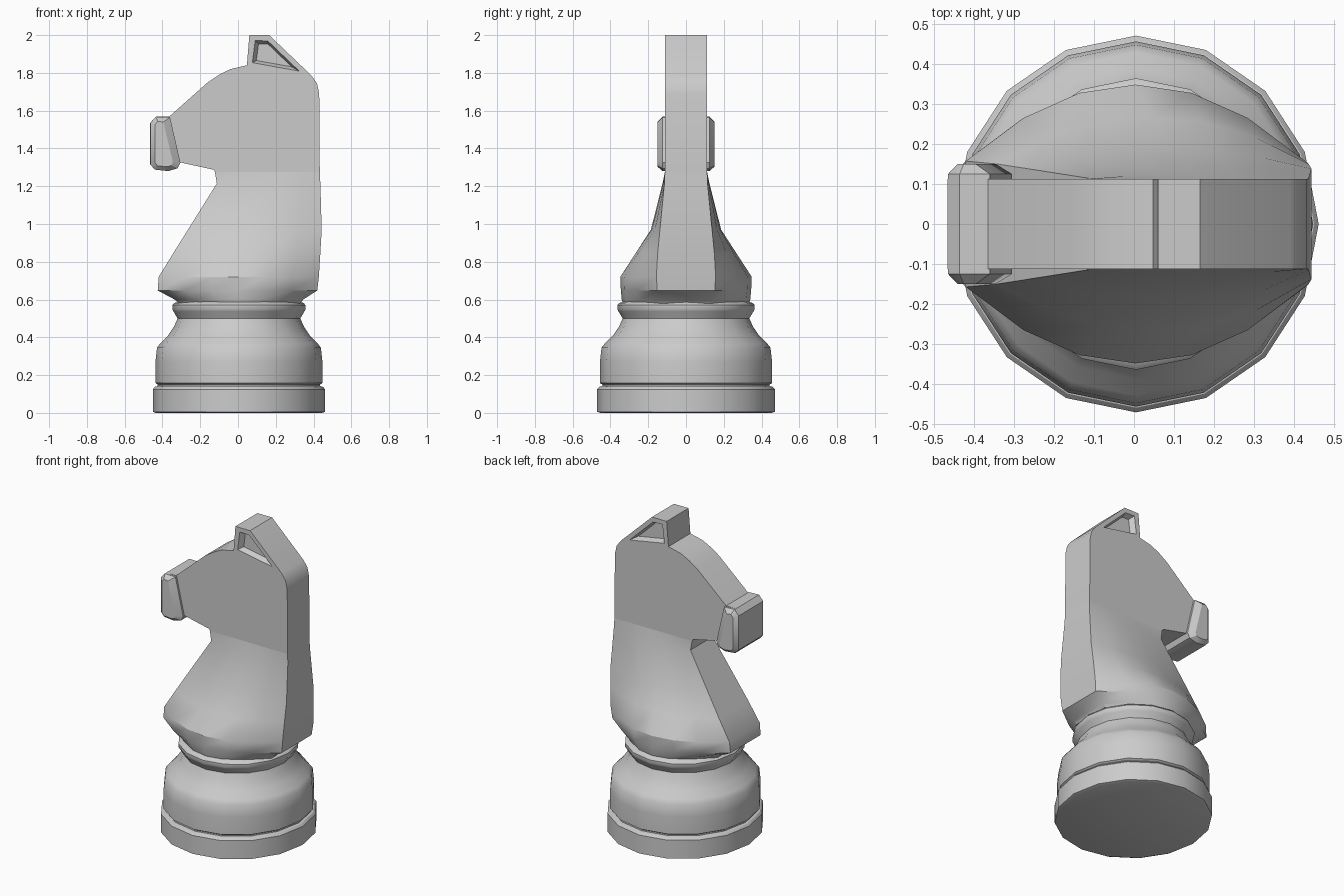
import bpy, bmesh, math

if "Cube" in bpy.data.objects:
    bpy.data.objects.remove(bpy.data.objects["Cube"])


def make(name, verts, faces, smooth=True):
    me = bpy.data.meshes.new(name)
    me.from_pydata(verts, [], faces)
    bm = bmesh.new()
    bm.from_mesh(me)
    bmesh.ops.recalc_face_normals(bm, faces=bm.faces)
    bm.to_mesh(me)
    bm.free()
    ob = bpy.data.objects.new(name, me)
    bpy.context.collection.objects.link(ob)
    if smooth:
        bpy.ops.object.select_all(action='DESELECT')
        ob.select_set(True)
        bpy.context.view_layer.objects.active = ob
        bpy.ops.object.shade_smooth_by_angle(angle=math.radians(32))
    return ob


def loft(name, rings, smooth=True):
    """Skin equal-sized closed rings and cap both ends."""
    n = len(rings[0])
    faces = [(k * n + i, k * n + (i + 1) % n, (k + 1) * n + (i + 1) % n, (k + 1) * n + i)
             for k in range(len(rings) - 1) for i in range(n)]
    faces += [tuple(range(n)), tuple(range((len(rings) - 1) * n, len(rings) * n))]
    return make(name, [p for r in rings for p in r], faces, smooth)


def outline(pts, y, s=1.0):
    """Place an x-z outline at depth y, scaled about its middle."""
    cx = sum(p[0] for p in pts) / len(pts)
    cz = sum(p[1] for p in pts) / len(pts)
    return [(cx + (x - cx) * s, y, cz + (z - cz) * s) for x, z in pts]


# turned pedestal: 16 sides, slightly deeper than wide
profile = [(0.44, 0), (0.456, 0.006), (0.456, 0.125), (0.445, 0.138), (0.43, 0.142),
           (0.43, 0.15), (0.442, 0.158), (0.442, 0.27), (0.434, 0.345), (0.415, 0.37),
           (0.375, 0.41), (0.345, 0.455), (0.325, 0.50), (0.347, 0.538),
           (0.353, 0.548), (0.353, 0.57), (0.342, 0.582), (0.32, 0.59)]
loft("pedestal", [[(0.005 + r * math.cos(math.tau * i / 16),
                    r * 1.031 * math.sin(math.tau * i / 16), z) for i in range(16)]
                  for r, z in profile])

# flared neck: flat strips at chest and back, bulging sides
sections = [  # z, chest x, back x, strip half width, middle half width
    (0.58, -0.315, 0.33, 0.13, 0.335), (0.60, -0.335, 0.345, 0.135, 0.34),
    (0.648, -0.425, 0.42, 0.152, 0.345), (0.72, -0.42, 0.428, 0.157, 0.348),
    (0.845, -0.343, 0.436, 0.15, 0.267), (0.97, -0.265, 0.443, 0.138, 0.186),
    (1.215, -0.112, 0.436, 0.114, 0.124), (1.275, -0.122, 0.433, 0.112, 0.112)]
steps = [-1, -0.66, -0.33, 0, 0.33, 0.66, 1]
rings = []
for z, a, b, e, c in sections:
    side = [((a + b) / 2 + t * (b - a) / 2, e + (c - e) * (1 - t * t)) for t in steps]
    rings.append([(x, -w, z) for x, w in side] + [(x, w, z) for x, w in reversed(side)])
loft("neck", rings)

# flat head cut from a side profile
head_pts = [(-0.122, 1.275), (-0.128, 1.287), (-0.305, 1.326), (-0.32, 1.295), (-0.37, 1.28),
            (-0.44, 1.288), (-0.465, 1.315), (-0.465, 1.535), (-0.435, 1.568),
            (-0.365, 1.568), (-0.16, 1.75), (-0.10, 1.79), (-0.04, 1.82), (0.047, 1.84),
            (0.06, 2.0), (0.165, 2.0), (0.39, 1.785), (0.418, 1.745), (0.43, 1.69),
            (0.433, 1.275)]
head = loft("head", [outline(head_pts, y) for y in (-0.112, 0.112)])

# muzzle pads and ear hollows, one per side
muzzle = [(-0.305, 1.325), (-0.32, 1.295), (-0.37, 1.28), (-0.44, 1.288), (-0.464, 1.315),
          (-0.464, 1.535), (-0.435, 1.568), (-0.36, 1.565)]
top = [(-0.345, 1.33), (-0.352, 1.31), (-0.375, 1.303), (-0.425, 1.308), (-0.44, 1.325),
       (-0.44, 1.525), (-0.425, 1.543), (-0.395, 1.54)]
ear = [(0.072, 1.852), (0.088, 1.975), (0.158, 1.972), (0.332, 1.805)]
for s, label in ((-1, "right"), (1, "left")):
    loft("muzzle_" + label, [outline(muzzle, s * 0.10), outline(muzzle, s * 0.125),
                             outline(top, s * 0.15)])
    cutter = loft("ear_cutter_" + label, [outline(ear, s * 0.13, 1.09),
                                          outline(ear, s * 0.08, 0.72)], False)
    cutter.hide_render = True
    cutter.hide_set(True)
    mod = head.modifiers.new("ear_hollow_" + label, 'BOOLEAN')
    mod.operation = 'DIFFERENCE'
    mod.solver = 'EXACT'
    mod.object = cutter
